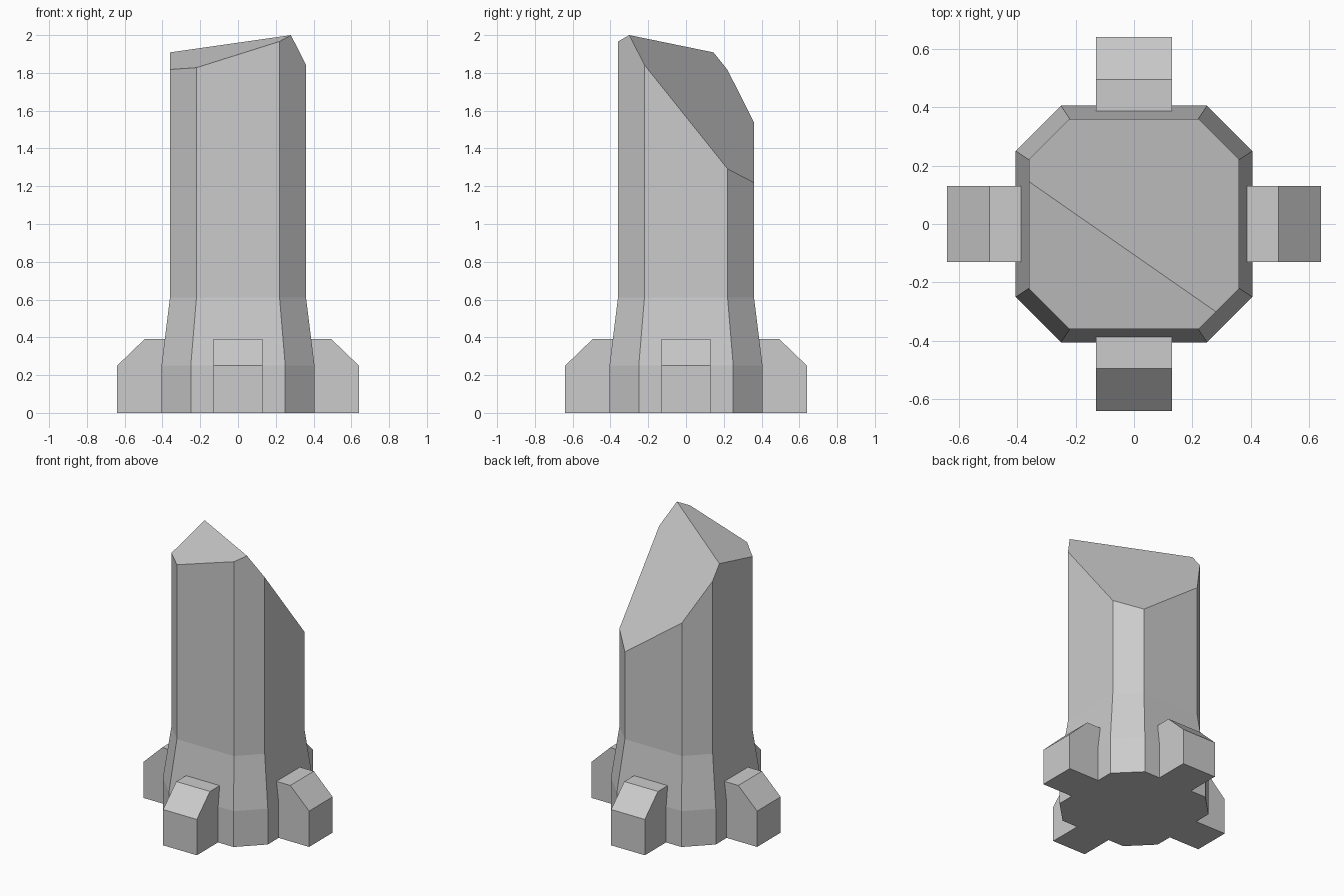
import bpy, bmesh
from mathutils import Vector, Matrix
from math import pi

if "Cube" in bpy.data.objects:
    bpy.data.objects.remove(bpy.data.objects["Cube"])


def make_object(name, bm):
    bmesh.ops.recalc_face_normals(bm, faces=bm.faces)
    mesh = bpy.data.meshes.new(name)
    bm.to_mesh(mesh)
    bm.free()
    obj = bpy.data.objects.new(name, mesh)
    bpy.context.collection.objects.link(obj)
    return obj


def octagon(bm, a, b, z):
    pts = [(a, -b), (a, b), (b, a), (-b, a), (-a, b), (-a, -b), (-b, -a), (b, -a)]
    return [bm.verts.new((x, y, z)) for x, y in pts]


# Column: eight-sided, flared at the base
bm = bmesh.new()
rings = [octagon(bm, a, b, z) for a, b, z in
         [(0.405, 0.25, 0), (0.405, 0.25, 0.25), (0.36, 0.22, 0.61), (0.36, 0.22, 2.8)]]
for lo, hi in zip(rings, rings[1:]):
    for i in range(8):
        j = (i + 1) % 8
        bm.faces.new((lo[i], lo[j], hi[j], hi[i]))
bm.faces.new(rings[0][::-1])
bm.faces.new(rings[-1])

# Slanted top: two cuts that meet in a ridge at the peak
peak = Vector((0.28, -0.30, 2.0))
for sx, sy in [(0.315, 0.247), (-0.727, -1.25)]:
    geom = bm.verts[:] + bm.edges[:] + bm.faces[:]
    cut = bmesh.ops.bisect_plane(bm, geom=geom, dist=1e-5, plane_co=peak,
                                 plane_no=Vector((-sx, -sy, 1)), clear_outer=True)
    edges = [e for e in cut["geom_cut"] if isinstance(e, bmesh.types.BMEdge)]
    bmesh.ops.holes_fill(bm, edges=edges, sides=0)
column = make_object("column", bm)

# Feet: four chamfered blocks around the base
bm = bmesh.new()
profile = [(0.2, 0), (0.64, 0), (0.64, 0.25), (0.495, 0.39), (0.2, 0.39)]
for k in range(4):
    turn = Matrix.Rotation(k * pi / 2, 4, 'Z')
    sides = [[bm.verts.new(turn @ Vector((r, y, z))) for r, z in profile]
             for y in (-0.13, 0.13)]
    bm.faces.new(sides[0])
    bm.faces.new(sides[1][::-1])
    for i in range(5):
        j = (i + 1) % 5
        bm.faces.new((sides[0][i], sides[1][i], sides[1][j], sides[0][j]))
feet = make_object("feet", bm)

# Join the feet to the column as one solid
union = column.modifiers.new("join_feet", 'BOOLEAN')
union.operation = 'UNION'
union.solver = 'EXACT'
union.object = feet
bpy.context.view_layer.objects.active = column
column.select_set(True)
bpy.ops.object.modifier_apply(modifier=union.name)
bpy.data.objects.remove(feet)
